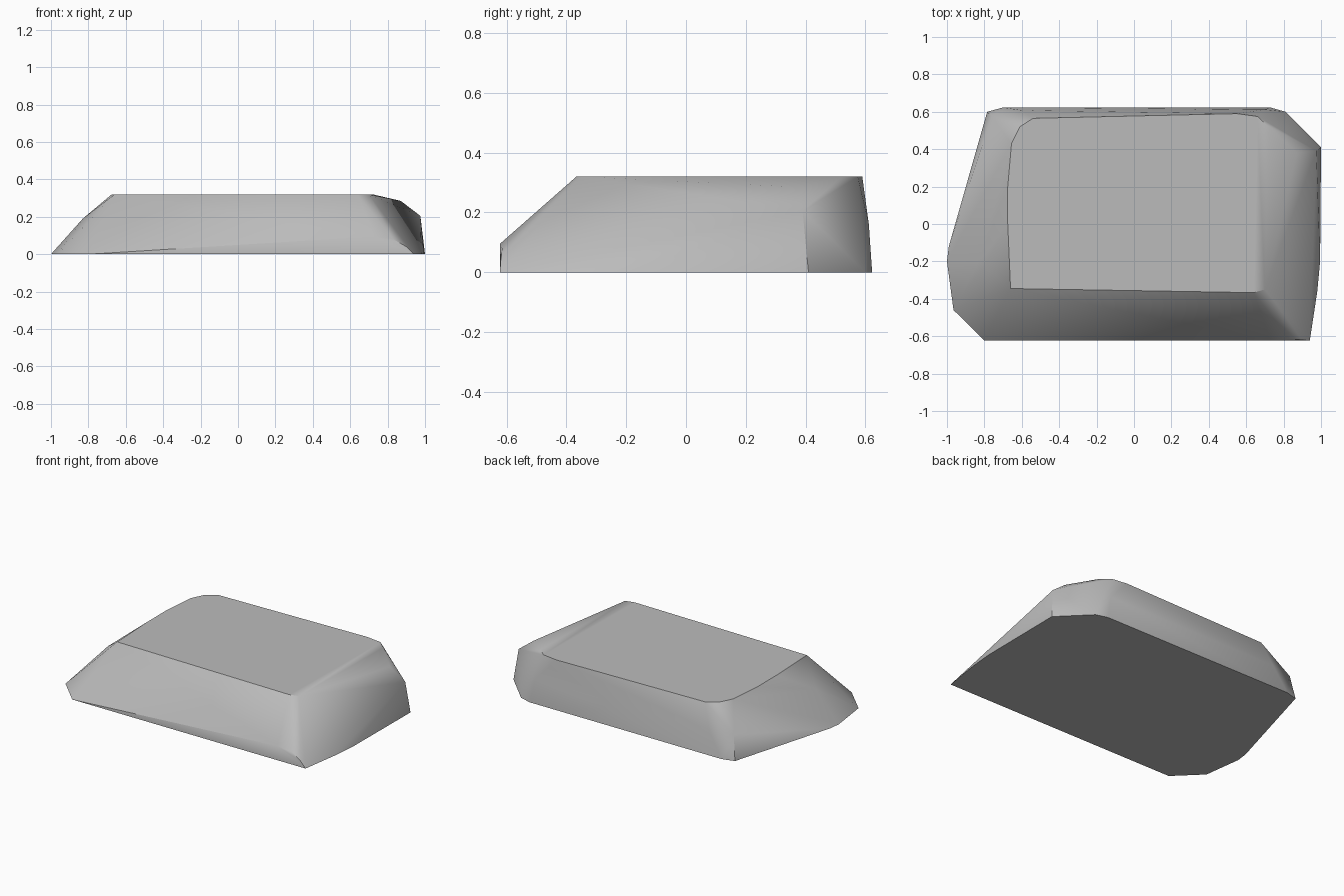
import bpy, bmesh, math

cube = bpy.data.objects.get("Cube")
if cube:
    bpy.data.objects.remove(cube, do_unlink=True)

# One plain stone colour
stone = bpy.data.materials.new("stone_grey")
stone.use_nodes = True
colour = (0.5, 0.5, 0.5, 1)
stone.diffuse_color = colour
stone.node_tree.nodes["Principled BSDF"].inputs["Base Color"].default_value = colour

HEIGHT = 0.32

# Flat top outline
top = [(-.66, -.345), (.64, -.367), (.7, -.35), (.72, .2), (.72, .52), (.66, .575),
       (.55, .59), (-.54, .565), (-.61, .52), (-.655, .43), (-.675, .2), (-.675, 0)]

# Ground outline
base = [(-.8, -.623), (.94, -.623), (.98, -.36), (.995, -.2), (1, .41), (.81, .6),
        (.73, .623), (-.7, .623), (-.785, .6), (-.99, -.12), (-1, -.2), (-.965, -.46)]

# Chipped corners and the low front lip
chips = [(.73, -.623, .095), (.83, -.615, .08), (.9, -.62, .04),
         (.975, .39, .205), (.87, .38, .285), (-.83, -.2, .19),
         (-.76, .575, .16), (.7, .612, .16), (-.6, .608, .16)]

# Wrap the outlines into a single faceted boulder
bm = bmesh.new()
for x, y in top:
    bm.verts.new((x, y, HEIGHT))
for x, y in base:
    bm.verts.new((x, y, 0))
for point in chips:
    bm.verts.new(point)
hull = bmesh.ops.convex_hull(bm, input=bm.verts)
loose = [v for v in bm.verts if not v.link_faces]
bmesh.ops.delete(bm, geom=loose, context='VERTS')
bmesh.ops.dissolve_limit(bm, angle_limit=math.radians(1), verts=bm.verts, edges=bm.edges)
bmesh.ops.recalc_face_normals(bm, faces=bm.faces)

mesh = bpy.data.meshes.new("flat_rock")
bm.to_mesh(mesh)
bm.free()
mesh.materials.append(stone)
rock = bpy.data.objects.new("flat_rock", mesh)
bpy.context.collection.objects.link(rock)

# Soft worn facets with crisp rims
bpy.ops.object.select_all(action='DESELECT')
rock.select_set(True)
bpy.context.view_layer.objects.active = rock
bpy.ops.object.shade_smooth_by_angle(angle=math.radians(35))
